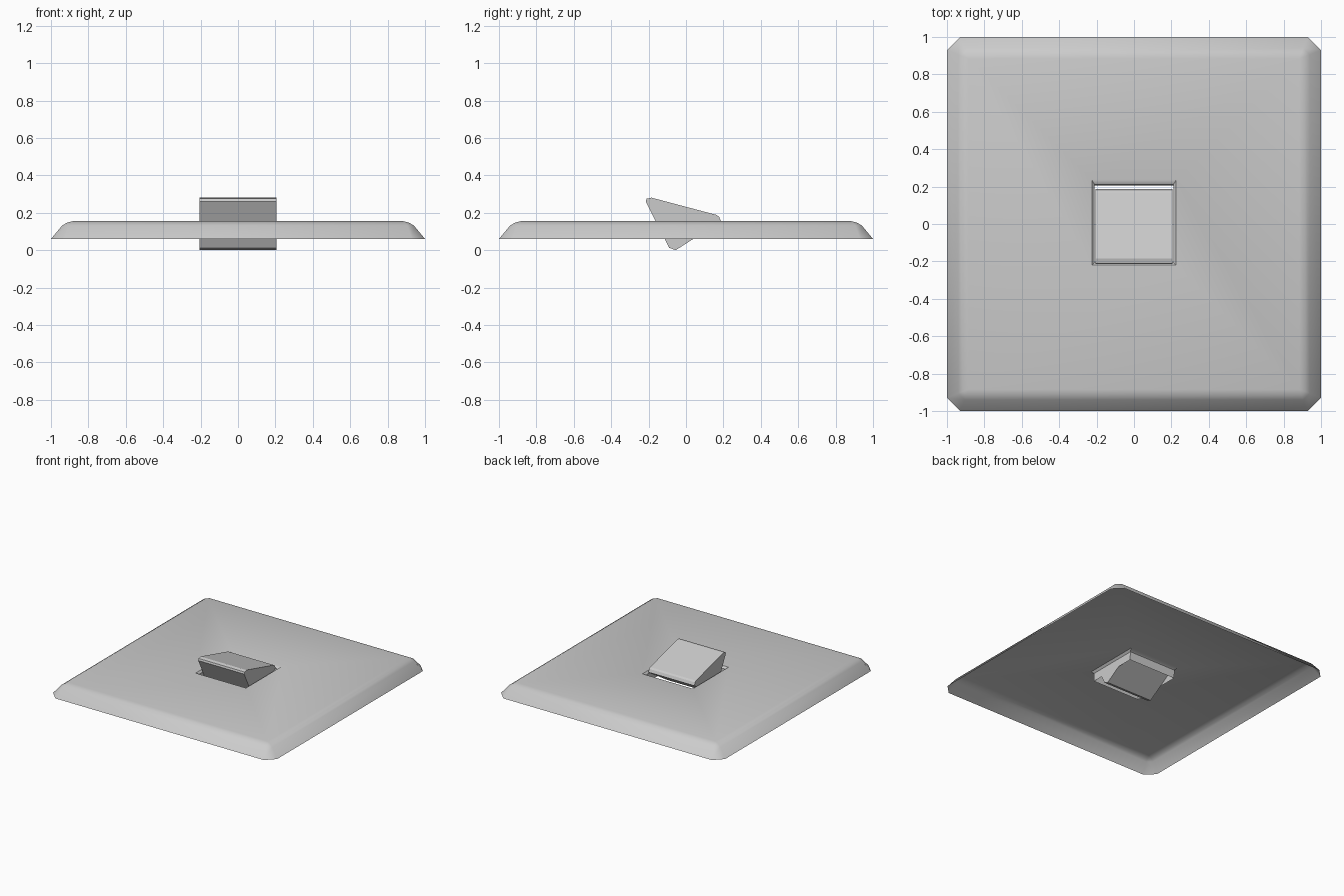
import bpy
import bmesh
import math

cube = bpy.data.objects.get("Cube")
if cube:
    bpy.data.objects.remove(cube, do_unlink=True)

grey = bpy.data.materials.new("light_grey")
grey.use_nodes = True
colour = (0.6, 0.6, 0.6, 1)
grey.diffuse_color = colour
grey.node_tree.nodes["Principled BSDF"].inputs["Base Color"].default_value = colour


def finish(bm, name, smooth_angle=None):
    mesh = bpy.data.meshes.new(name)
    bm.to_mesh(mesh)
    bm.free()
    mesh.materials.append(grey)
    obj = bpy.data.objects.new(name, mesh)
    bpy.context.collection.objects.link(obj)
    if smooth_angle:
        bpy.ops.object.select_all(action='DESELECT')
        obj.select_set(True)
        bpy.context.view_layer.objects.active = obj
        bpy.ops.object.shade_smooth_by_angle(angle=math.radians(smooth_angle))
    return obj


def ring(bm, half_x, y_min, y_max, cut, z):
    """Rectangle with cut corners; an uncut corner repeats its vertex."""
    loop = []
    for sx, sy in ((1, 1), (-1, 1), (-1, -1), (1, -1)):
        x, y = sx * half_x, (y_max if sy > 0 else y_min)
        if cut == 0:
            loop += [bm.verts.new((x, y, z))] * 2
            continue
        pair = [(x, y - sy * cut, z), (x - sx * cut, y, z)]
        if sx * sy < 0:
            pair.reverse()
        loop += [bm.verts.new(p) for p in pair]
    return loop


def bridge(bm, a, b):
    for i in range(len(a)):
        j = (i + 1) % len(a)
        corners = list(dict.fromkeys((a[i], a[j], b[j], b[i])))
        if len(corners) > 2:
            bm.faces.new(corners)


# Wall plate: thin open-backed shell with a sloped rim and a sleeve in the opening
bm = bmesh.new()
rings = [ring(bm, h, -h, h, cut, z) for h, cut, z in (
    (1, 0.07, 0.06), (0.94, 0.035, 0.132), (0.915, 0.02, 0.147), (0.885, 0, 0.155))]
rings += [ring(bm, h, lo, hi, 0, z) for h, lo, hi, z in (
    (0.225, -0.22, 0.235, 0.155), (0.21, -0.205, 0.21, 0.14), (0.21, -0.205, 0.205, 0.075))]
for a, b in zip(rings, rings[1:]):
    bridge(bm, a, b)
finish(bm, "wall_plate", 42)

# Rocker: wedge profile swept across the opening
profile = [(-0.215, 0.26), (-0.21, 0.275), (-0.185, 0.281), (0.165, 0.188),
           (0.177, 0.178), (0.187, 0.155), (-0.055, 0.0), (-0.09, 0.013)]
bm = bmesh.new()
side = bm.faces.new([bm.verts.new((-0.205, y, z)) for y, z in profile])
swept = bmesh.ops.extrude_face_region(bm, geom=[side], use_keep_orig=True)
bmesh.ops.translate(bm, vec=(0.41, 0, 0),
                    verts=[g for g in swept["geom"] if isinstance(g, bmesh.types.BMVert)])
bmesh.ops.recalc_face_normals(bm, faces=bm.faces)
finish(bm, "rocker")
